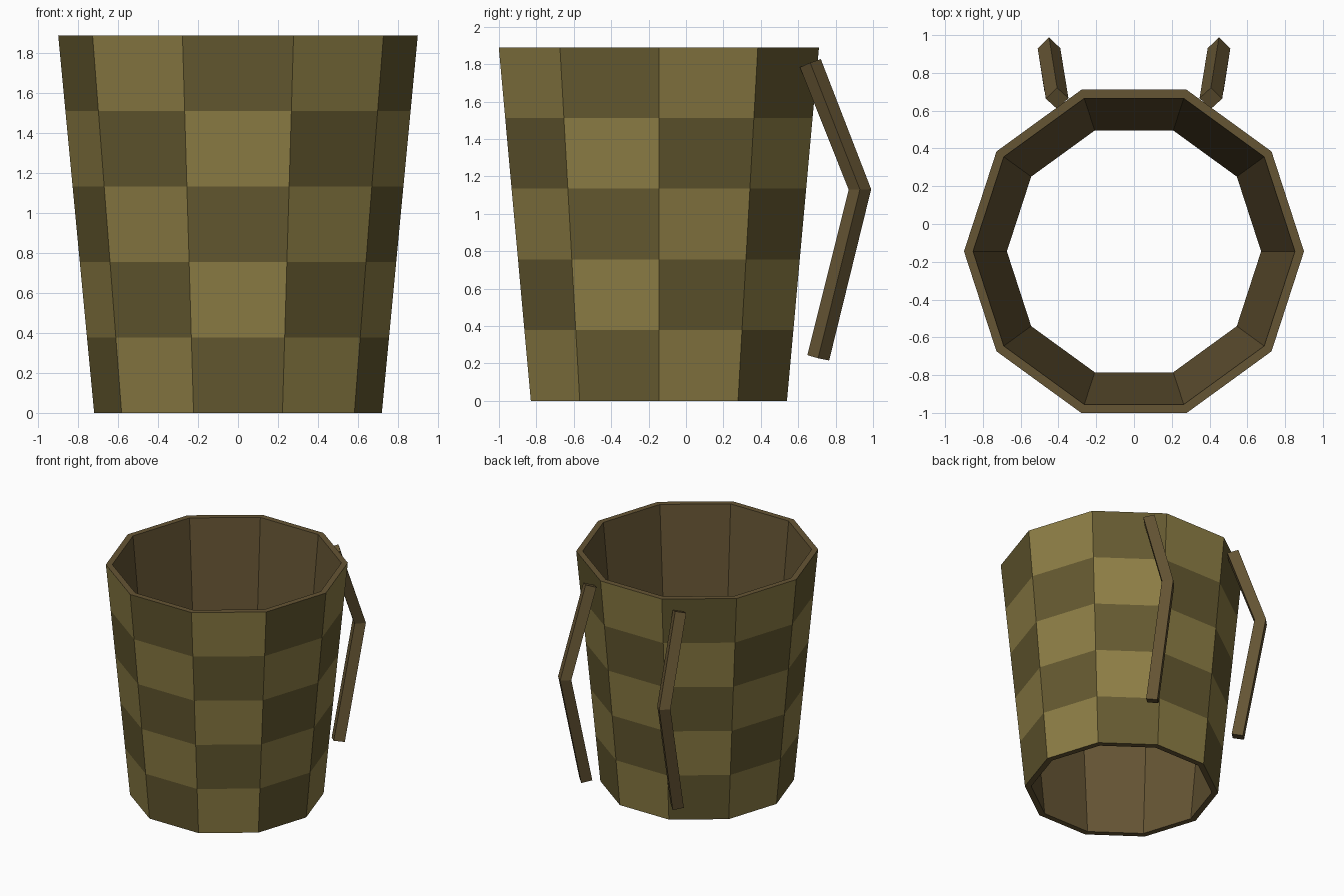
import bpy
import bmesh
from math import cos, sin, tau
from mathutils import Vector

cube = bpy.data.objects.get("Cube")
if cube:
    bpy.data.objects.remove(cube)

SIDES, ROWS = 10, 5
HEIGHT = 1.89
CENTRE_Y = -0.145


def make_material(name, rgb):
    mat = bpy.data.materials.new(name)
    mat.use_nodes = True
    colour = (*rgb, 1)
    mat.diffuse_color = colour
    bsdf = mat.node_tree.nodes["Principled BSDF"]
    bsdf.inputs["Base Color"].default_value = colour
    bsdf.inputs["Roughness"].default_value = 0.8
    return mat


light = make_material("light_panel", (0.27, 0.21, 0.06))
dark = make_material("dark_panel", (0.13, 0.102, 0.03))
brown = make_material("brown_wood", (0.13, 0.09, 0.034))


def make_object(name, bm, materials):
    bmesh.ops.recalc_face_normals(bm, faces=bm.faces)
    mesh = bpy.data.meshes.new(name)
    bm.to_mesh(mesh)
    bm.free()
    for mat in materials:
        mesh.materials.append(mat)
    obj = bpy.data.objects.new(name, mesh)
    bpy.context.collection.objects.link(obj)
    return obj


def add_ring(bm, radius, z):
    return [bm.verts.new((radius * cos(tau * i / SIDES),
                          CENTRE_Y + radius * sin(tau * i / SIDES), z))
            for i in range(SIDES)]


# Cup wall: checkered outside, plain inside, open at both ends
bm = bmesh.new()
rings = [add_ring(bm, 0.72 + 0.18 * r / ROWS, HEIGHT * r / ROWS)
         for r in range(ROWS + 1)]
rings += [add_ring(bm, 0.852, HEIGHT), add_ring(bm, 0.673, 0)]
for r, lower in enumerate(rings):
    upper = rings[(r + 1) % len(rings)]
    for i in range(SIDES):
        j = (i + 1) % SIDES
        face = bm.faces.new((lower[i], lower[j], upper[j], upper[i]))
        face.material_index = (i + r) % 2 if r < ROWS else 2
make_object("cup_wall", bm, [light, dark, brown])


# Handles: bent bars with a diamond section
def make_handle(name, side):
    path = [Vector((side * x, y, z)) for x, y, z in
            ((0.407, 0.665, 1.805), (0.45, 0.93, 1.13), (0.415, 0.707, 0.23))]
    bm = bmesh.new()
    sections = []
    for k, point in enumerate(path):
        before, after = path[max(k - 1, 0)], path[min(k + 1, len(path) - 1)]
        tangent = (after - before).normalized()
        across = Vector((1, 0, 0))
        across = (across - tangent * across.dot(tangent)).normalized()
        outward = tangent.cross(across)
        sections.append([bm.verts.new(point + 0.06 * d)
                         for d in (across, outward, -across, -outward)])
    for a, b in zip(sections, sections[1:]):
        for i in range(4):
            j = (i + 1) % 4
            bm.faces.new((a[i], a[j], b[j], b[i]))
    bm.faces.new(sections[0])
    bm.faces.new(sections[-1])
    make_object(name, bm, [brown])


make_handle("left_handle", 1)
make_handle("right_handle", -1)
